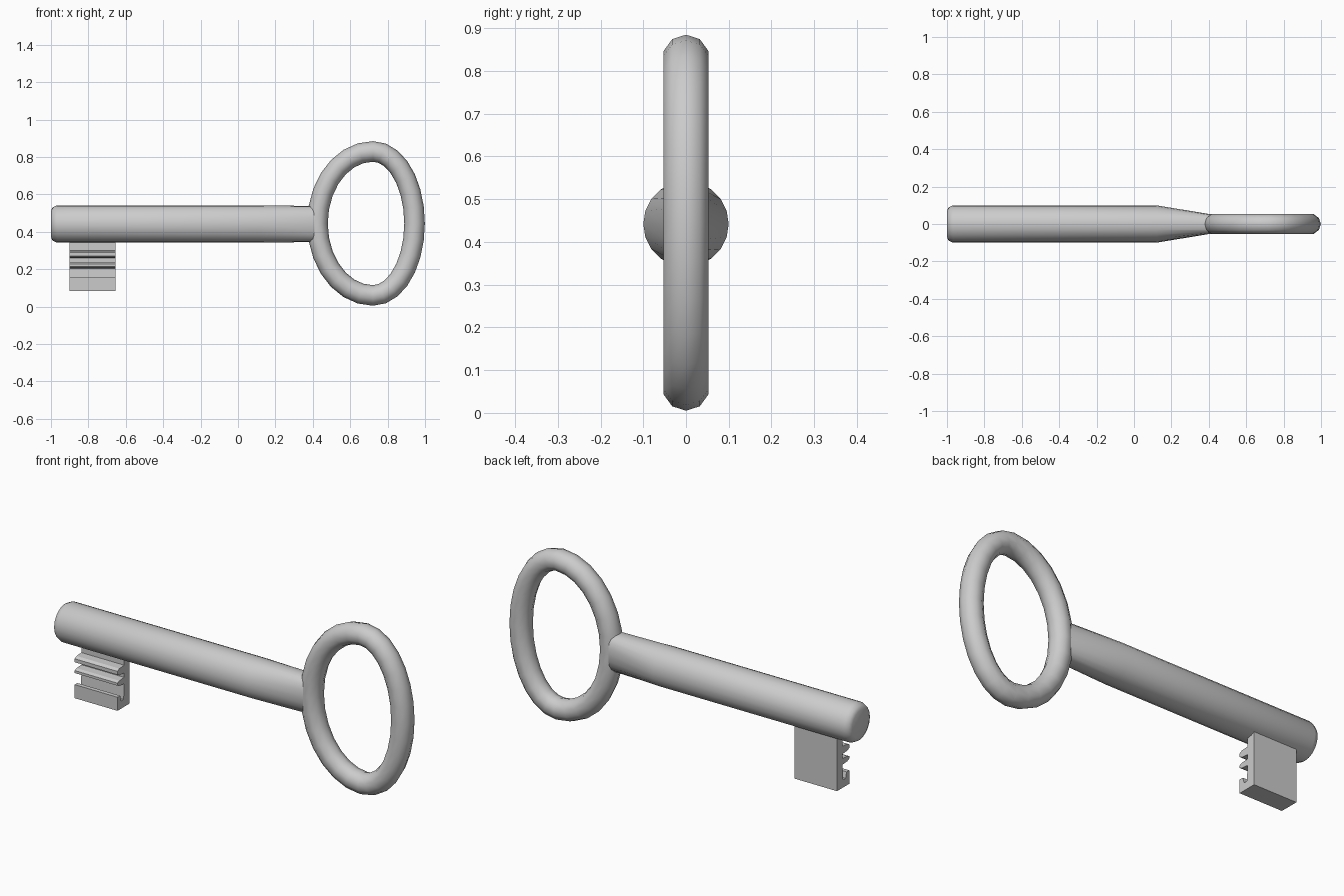
import bpy, bmesh
from math import sin, cos, pi, copysign, radians

if "Cube" in bpy.data.objects:
    bpy.data.objects.remove(bpy.data.objects["Cube"])

ZC = 0.442  # height of the shaft axis


def make_object(name, bm, smooth):
    bmesh.ops.recalc_face_normals(bm, faces=bm.faces[:])
    me = bpy.data.meshes.new(name)
    bm.to_mesh(me)
    bm.free()
    ob = bpy.data.objects.new(name, me)
    bpy.context.collection.objects.link(ob)
    if smooth:
        bpy.ops.object.select_all(action='DESELECT')
        ob.select_set(True)
        bpy.context.view_layer.objects.active = ob
        bpy.ops.object.shade_smooth_by_angle(angle=radians(smooth))
    return ob


def loft(name, sections, closed, smooth):
    """Skin a list of equal-length point rings."""
    bm = bmesh.new()
    rings = [[bm.verts.new(p) for p in s] for s in sections]
    pairs = list(zip(rings, rings[1:]))
    if closed:
        pairs.append((rings[-1], rings[0]))
    else:
        bm.faces.new(rings[0])
        bm.faces.new(rings[-1])
    for a, b in pairs:
        n = len(a)
        for i in range(n):
            j = (i + 1) % n
            bm.faces.new((a[i], a[j], b[j], b[i]))
    return make_object(name, bm, smooth)


def section(x, ry, rz, ey=1.0, ez=1.0, n=20):
    """Superellipse cross-section of the shaft."""
    pts = []
    for i in range(n):
        c, s = cos(2 * pi * i / n), sin(2 * pi * i / n)
        pts.append((x, copysign(ry * abs(c) ** ey, c), ZC + copysign(rz * abs(s) ** ez, s)))
    return pts


# shaft: rounded tip, round body, flattened neck
R = 0.1
loft("shaft", [
    section(-1.0, 0.07, 0.07),
    section(-0.991, 0.089, 0.089),
    section(-0.967, R, R),
    section(0.12, R, R),
    section(0.415, 0.051, 0.096, 0.5, 0.85),
], False, 50)

# bow: egg-shaped ring with a ten-sided tube
SEG, SIDES, T = 28, 10, 0.055
ring = []
for i in range(SEG):
    a = 2 * pi * i / SEG
    rx, rz = (0.222 if cos(a) >= 0 else 0.297), 0.385
    nx, nz = cos(a) * rz, sin(a) * rx
    d = (nx * nx + nz * nz) ** 0.5
    px, pz = 0.722 + rx * cos(a), 0.445 + rz * sin(a)
    ring.append([(px + T * cos(b) * nx / d, T * sin(b), pz + T * cos(b) * nz / d)
                 for b in (2 * pi * k / SIDES for k in range(SIDES))])
loft("bow_ring", ring, True, 50)

# bit: grooved profile (y, z) extruded along x
profile = [(0.05, 0.37), (0.05, 0.085), (-0.05, 0.085), (-0.05, 0.155),
           (-0.028, 0.155), (-0.02, 0.125), (0.0, 0.125), (0.005, 0.205),
           (-0.035, 0.208), (-0.05, 0.215), (-0.05, 0.228), (-0.035, 0.235),
           (0.005, 0.237), (0.005, 0.26), (-0.035, 0.263), (-0.05, 0.271),
           (-0.05, 0.289), (-0.035, 0.298), (0.005, 0.3), (0.005, 0.37)]
loft("bit", [[(x, y, z) for y, z in profile] for x in (-0.9, -0.655)], False, 0)
